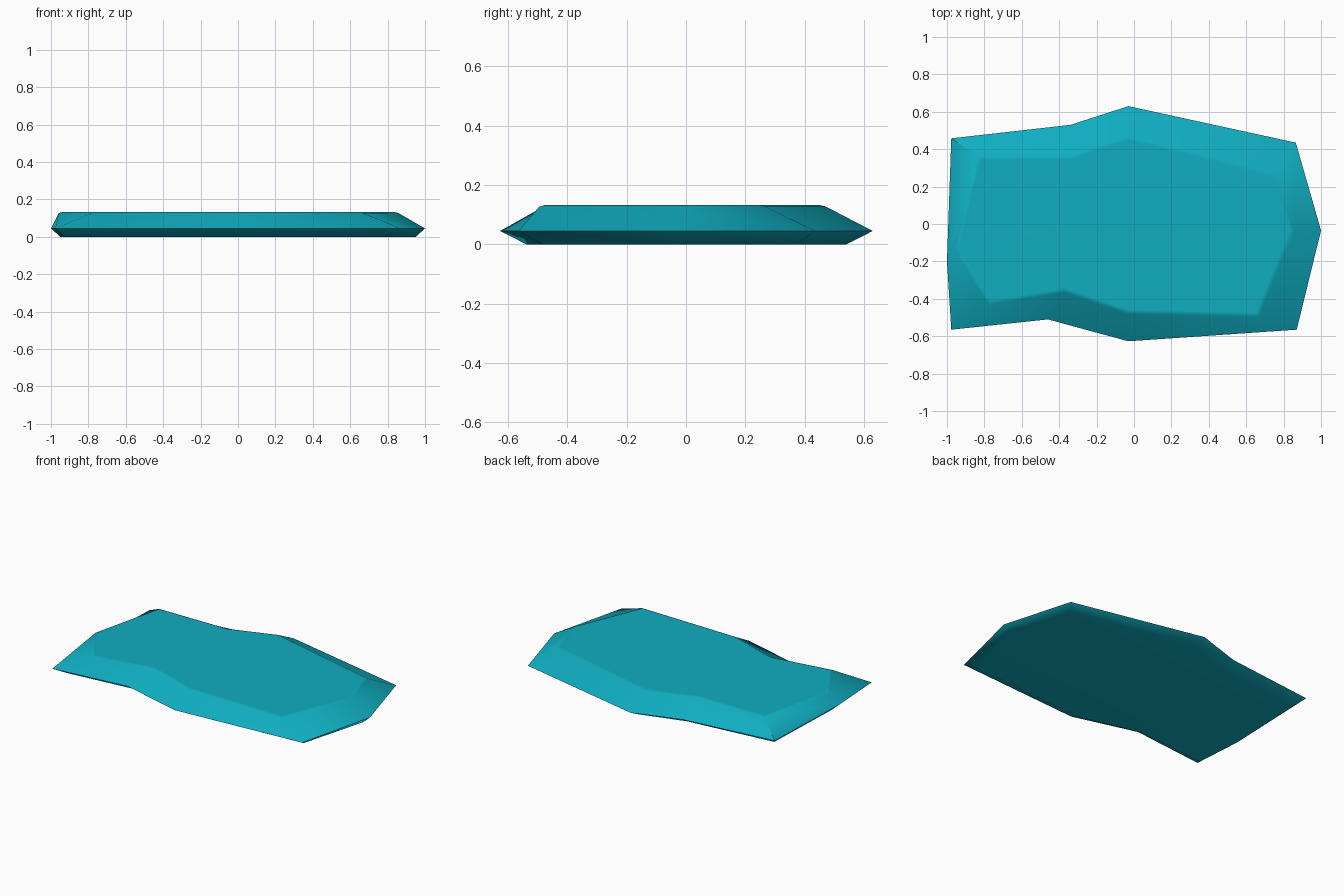
import bpy, bmesh, math

if "Cube" in bpy.data.objects:
    bpy.data.objects.remove(bpy.data.objects["Cube"])

# waterline outline (widest ring) and the matching rim of the flat top
outer = [(-0.977, 0.458), (-0.34, 0.53), (-0.03, 0.63), (0.865, 0.435), (1.0, -0.035),
         (0.87, -0.565), (-0.03, -0.627), (-0.46, -0.51), (-0.977, -0.565), (-1.0, -0.20)]
rim = [(-0.83, 0.355), (-0.335, 0.358), (-0.03, 0.46), (0.76, 0.26), (0.845, -0.035),
       (0.66, -0.487), (-0.03, -0.47), (-0.37, -0.355), (-0.775, -0.42), (-0.95, -0.13)]
base = [(x * 0.95, y * 0.86) for x, y in outer]

bm = bmesh.new()
rings = [[bm.verts.new((x, y, z)) for x, y in pts]
         for pts, z in ((base, 0.0), (outer, 0.045), (rim, 0.133))]
n = len(outer)

# underside, sloping sides and top
bm.faces.new(rings[0])
top = bm.faces.new(rings[2])
for low, high in zip(rings, rings[1:]):
    for i in range(n):
        j = (i + 1) % n
        bm.faces.new((low[i], low[j], high[j], high[i]))
bmesh.ops.recalc_face_normals(bm, faces=bm.faces)

# slightly softened top rim
bmesh.ops.bevel(bm, geom=list(top.edges), offset=0.012, segments=1,
                affect='EDGES', profile=0.5)

mesh = bpy.data.meshes.new("slab")
bm.to_mesh(mesh)
bm.free()
slab = bpy.data.objects.new("slab", mesh)
bpy.context.collection.objects.link(slab)

teal = bpy.data.materials.new("teal")
teal.diffuse_color = (0.005, 0.42, 0.53, 1.0)
teal.use_nodes = True
teal.node_tree.nodes["Principled BSDF"].inputs["Base Color"].default_value = teal.diffuse_color
mesh.materials.append(teal)

# smooth top and sides, sharp waterline and bottom edge
bpy.context.view_layer.objects.active = slab
slab.select_set(True)
bpy.ops.object.shade_smooth_by_angle(angle=math.radians(42))
weighted = slab.modifiers.new("weighted_normals", 'WEIGHTED_NORMAL')
weighted.keep_sharp = True
